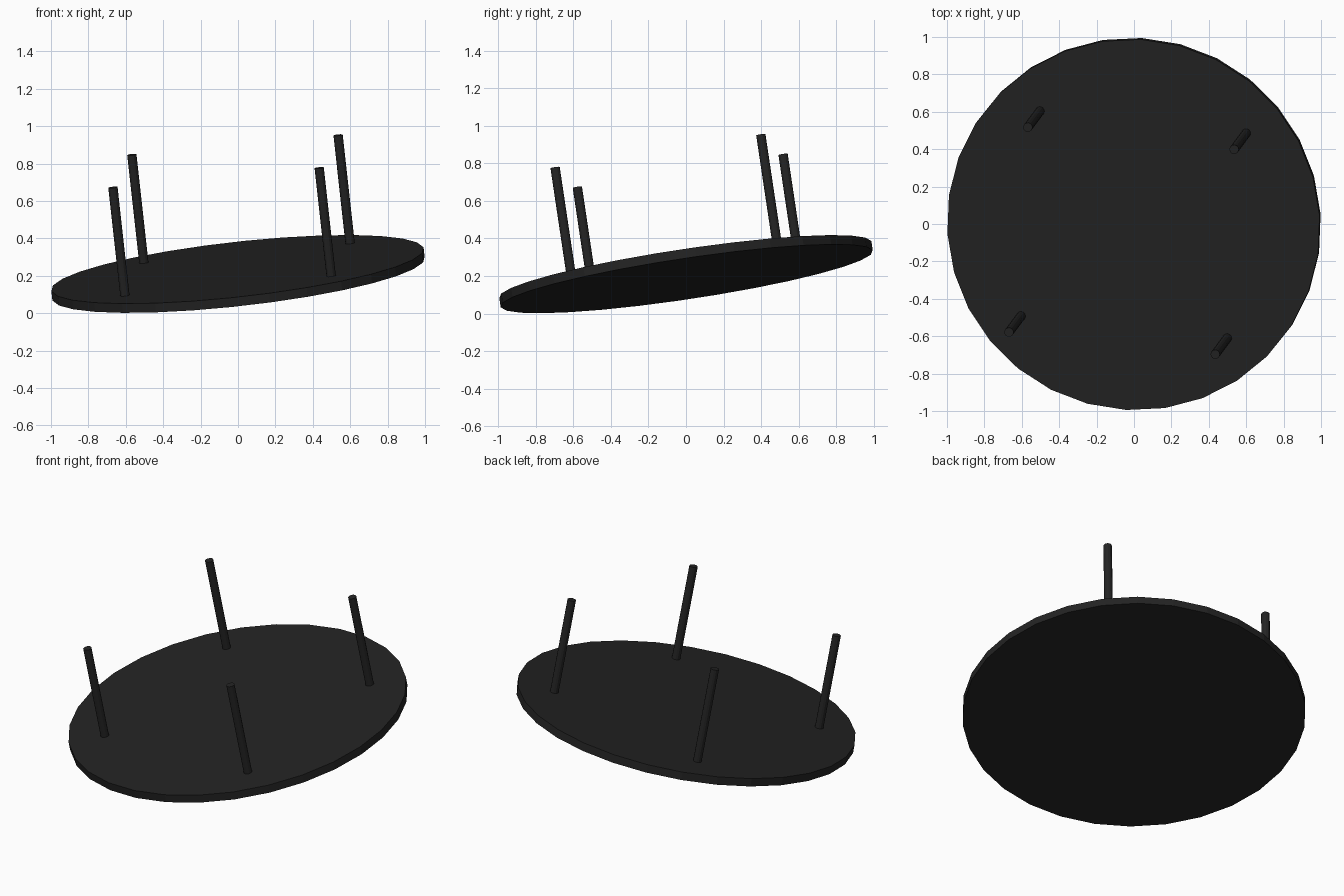
import bpy, bmesh, math
from mathutils import Vector, Matrix

if "Cube" in bpy.data.objects:
    bpy.data.objects.remove(bpy.data.objects["Cube"])

# Round table lying upside down, tilted
RADIUS, THICK = 1.003, 0.05
LEG_R, LEG_TOP, LEG_POS = 0.025, 0.613, 0.557

# Tilted frame: up is the leg direction, side runs along a pair of legs
up = Vector((-0.109, -0.147, 0.983)).normalized()
side = Vector((0.989, -0.107, 0.0985))
side = (side - up * side.dot(up)).normalized()
frame = Matrix((side, up.cross(side), up)).transposed().to_4x4()
frame = Matrix.Translation((0, 0, 0.21)) @ frame

black = bpy.data.materials.new("matte black")
black.diffuse_color = (0.017, 0.017, 0.017, 1)
black.use_nodes = True
black.node_tree.nodes["Principled BSDF"].inputs["Base Color"].default_value = black.diffuse_color


def cylinder(name, x, y, z0, z1, radius, sides, turn=0.0, smooth=False):
    bm = bmesh.new()
    bmesh.ops.create_cone(bm, cap_ends=True, segments=sides, radius1=radius,
                          radius2=radius, depth=z1 - z0)
    bm.transform(Matrix.Translation((x, y, (z0 + z1) / 2)) @ Matrix.Rotation(turn, 4, 'Z'))
    # Round sides smooth, caps flat
    for e in bm.edges:
        e.smooth = e.calc_face_angle(0) < math.radians(50)
    for f in bm.faces:
        f.smooth = smooth and len(f.verts) == 4
    mesh = bpy.data.meshes.new(name)
    bm.to_mesh(mesh)
    bm.free()
    mesh.materials.append(black)
    obj = bpy.data.objects.new(name, mesh)
    obj.matrix_world = frame
    bpy.context.collection.objects.link(obj)


# Table top: 30-sided disc (create_cone puts its first corner on an axis)
cylinder("table_top", 0, 0, -THICK / 2, THICK / 2, RADIUS, 30, math.radians(3))

# Four legs
for sx, xn in ((-1, "left"), (1, "right")):
    for sy, yn in ((-1, "front"), (1, "back")):
        cylinder(f"{yn}_{xn}_leg", sx * LEG_POS, sy * LEG_POS,
                 THICK / 2 - 0.005, LEG_TOP, LEG_R, 12)
